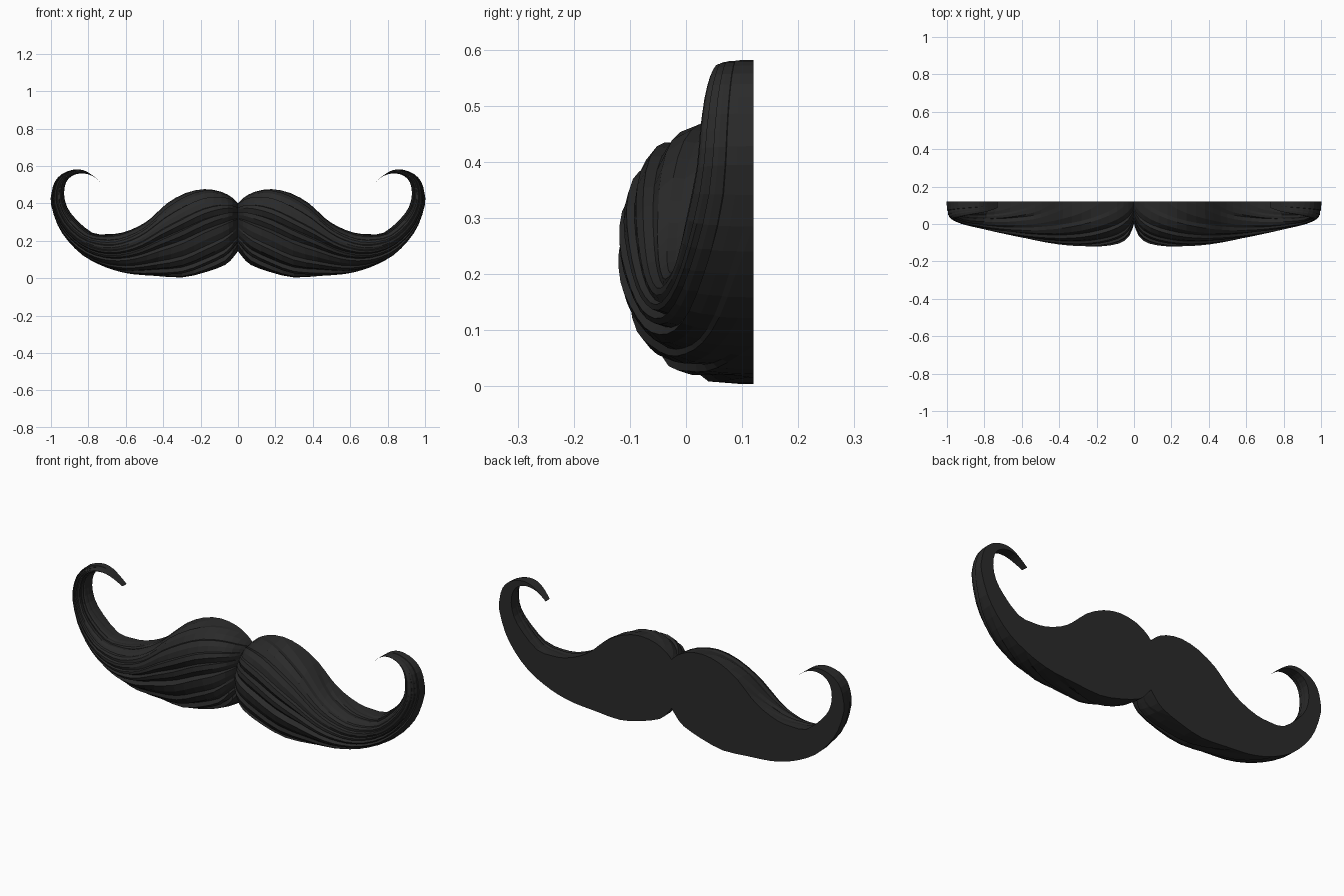
import bpy, bmesh, math, random
from mathutils import Vector

if "Cube" in bpy.data.objects:
    bpy.data.objects.remove(bpy.data.objects["Cube"])

random.seed(4)
BACK = 0.12          # y of the flat back

# Half outline from centre seam to curl tip: upper x, z, lower x, z, front-most y
STATIONS = [
    (0.00, .400, 0.00, .145, 0.00), (0.03, .430, 0.025, .112, -.070),
    (0.09, .462, 0.07, .070, -.105), (0.18, .476, 0.18, .030, -.120),
    (0.28, .455, 0.30, .004, -.120), (0.38, .400, 0.44, .012, -.108),
    (0.46, .325, 0.57, .022, -.090), (0.53, .278, 0.66, .042, -.073),
    (0.62, .243, 0.74, .072, -.055), (0.70, .235, 0.83, .122, -.037),
    (0.78, .243, 0.91, .200, -.018), (0.866, .315, 0.965, .285, 0.00),
    (0.914, .380, 1.00, .395, .018), (0.93, .450, 0.997, .455, .024),
    (0.92, .510, 0.98, .515, .032), (0.89, .545, 0.94, .558, .042),
    (0.845, .560, 0.88, .580, .052), (0.80, .555, 0.83, .578, .060),
    (0.765, .538, 0.785, .555, .070), (0.73, .510, 0.733, .513, .085),
]


def refine(rows, steps):
    """Catmull-Rom interpolation between the stations."""
    out = []
    for i in range(len(rows) - 1):
        a, b = rows[max(i - 1, 0)], rows[i]
        c, d = rows[i + 1], rows[min(i + 2, len(rows) - 1)]
        for s in range(steps):
            t = s / steps
            out.append([0.5 * (2 * q + (r - p) * t + (2 * p - 5 * q + 4 * r - w) * t * t
                               + (3 * q - p - 3 * r + w) * t ** 3)
                        for p, q, r, w in zip(a, b, c, d)])
    out.append(list(rows[-1]))
    return out


# Strand lines: each lock of hair has a groove, a steep flank and a ridge
LOCKS, DRIFT = 9, 0.5
lines, pos = [], -DRIFT
while pos < 1.0:
    width = random.uniform(0.7, 1.35) / LOCKS
    depth = random.uniform(0.04, 0.11)
    lines += [(pos, 1 - depth), (pos + 0.18 * width, 1.0),
              (pos + 0.6 * width, 1.0 - 0.15 * depth)]
    pos += width
lines = [(-9, 1)] + lines + [(9, 1)]

# Half moustache: grooved dome swept along the outline, with a flat back
bm = bmesh.new()
rows = refine(STATIONS, 2)
grid = []
for i, (ux, uz, lx, lz, fy) in enumerate(rows):
    u = i / (len(rows) - 1)
    shift = DRIFT * min(1.0, u / 0.6)           # locks sweep down and outward
    up, low = Vector((ux, BACK, uz)), Vector((lx, BACK, lz))
    mid, half = (up + low) / 2, (up - low) / 2
    ring = []
    for v, k in lines:
        v = min(max(v + shift, 0), 1)
        a = math.pi * v
        k = 1 - (1 - k) * min(1, 2.5 * math.sin(a))
        bulge = max(math.sin(a), 0) ** 0.7 if 0 < v < 1 else 0
        p = mid + half * math.cos(a) * k
        p.y = BACK - (BACK - fy) * bulge * k
        ring.append(bm.verts.new(p))
    grid.append(ring)

n = len(lines)
for r0, r1 in zip(grid, grid[1:]):
    for j in range(n):                          # last strip closes the back
        k = (j + 1) % n
        bm.faces.new((r0[j], r1[j], r1[k], r0[k]))
bm.faces.new(grid[-1])                          # tip
bmesh.ops.remove_doubles(bm, verts=bm.verts, dist=0.0004)
bmesh.ops.dissolve_degenerate(bm, edges=bm.edges, dist=0.0001)
bmesh.ops.recalc_face_normals(bm, faces=bm.faces)
# The open seam can confuse orientation: the flat back must face +y
back = max(bm.faces, key=lambda f: f.calc_area() if abs(f.normal.y) > 0.999 else 0)
if back.normal.y < 0:
    bmesh.ops.reverse_faces(bm, faces=bm.faces)

mesh = bpy.data.meshes.new("moustache")
bm.to_mesh(mesh)
bm.free()
obj = bpy.data.objects.new("moustache", mesh)
bpy.context.collection.objects.link(obj)

# Other half
mirror = obj.modifiers.new("other_half", 'MIRROR')
mirror.use_clip = True
mirror.merge_threshold = 0.0005

# Black hair colour
mat = bpy.data.materials.new("black_hair")
mat.diffuse_color = (0.023, 0.023, 0.023, 1)
mat.use_nodes = True
mat.node_tree.nodes["Principled BSDF"].inputs["Base Color"].default_value = mat.diffuse_color
mesh.materials.append(mat)
